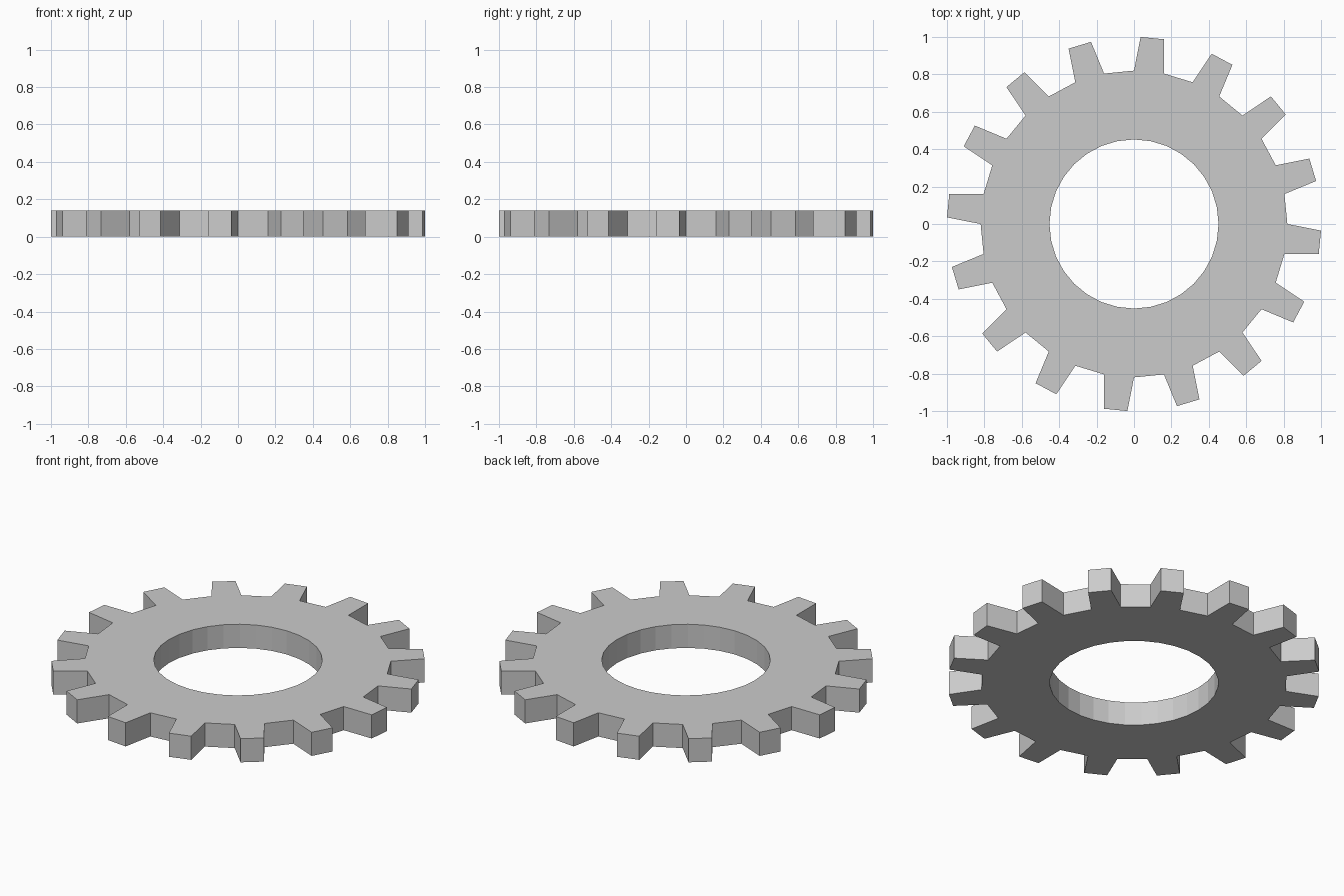
import bpy, bmesh
from math import cos, sin, tau

if "Cube" in bpy.data.objects:
    bpy.data.objects.remove(bpy.data.objects["Cube"])

TEETH = 16
TIP_R, ROOT_R, BORE_R = 1.0006, 0.82, 0.452
HEIGHT = 0.14
PITCH = tau / TEETH

bm = bmesh.new()


def ring(radius, fractions):
    """Vertices on a circle at the given fractions of every tooth pitch."""
    return [bm.verts.new((radius * cos((k + f) * PITCH), radius * sin((k + f) * PITCH), 0))
            for k in range(TEETH) for f in fractions]


bore = ring(BORE_R, (0, 0.5))
root = ring(ROOT_R, (0, 0.5))
tip = ring(TIP_R, (0.59, 0.91))

# Annular body
n = len(root)
for i in range(n):
    j = (i + 1) % n
    bm.faces.new((bore[i], root[i], root[j], bore[j]))

# Tapered teeth on the second half of each pitch
for k in range(TEETH):
    a, b = 2 * k + 1, (2 * k + 2) % n
    bm.faces.new((root[a], tip[2 * k], tip[2 * k + 1], root[b]))

# Thickness: raise a copy of the flat outline, keeping the underside
extruded = bmesh.ops.extrude_face_region(bm, geom=bm.faces[:], use_keep_orig=True)
top = [g for g in extruded["geom"] if isinstance(g, bmesh.types.BMVert)]
bmesh.ops.translate(bm, verts=top, vec=(0, 0, HEIGHT))
bmesh.ops.recalc_face_normals(bm, faces=bm.faces[:])

mesh = bpy.data.meshes.new("gear_ring")
bm.to_mesh(mesh)
bm.free()
gear = bpy.data.objects.new("gear_ring", mesh)
bpy.context.collection.objects.link(gear)
